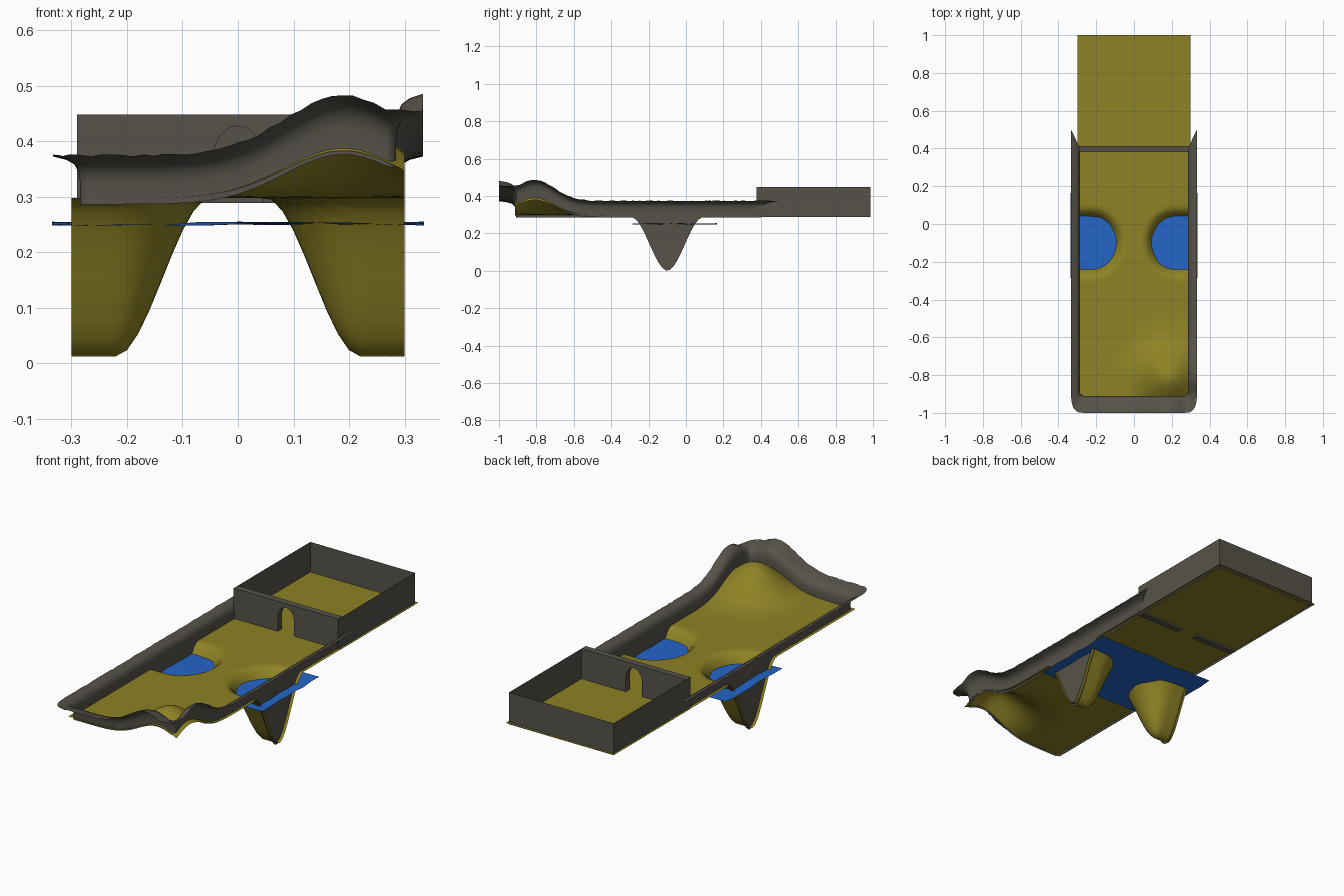
import bpy, bmesh, math, random

if "Cube" in bpy.data.objects:
    bpy.data.objects.remove(bpy.data.objects["Cube"])

random.seed(4)
GROUND = 0.297


def material(name, rgb):
    m = bpy.data.materials.new(name)
    m.diffuse_color = (*rgb, 1)
    m.use_nodes = True
    m.node_tree.nodes["Principled BSDF"].inputs["Base Color"].default_value = m.diffuse_color
    return m


OLIVE = material("olive_ground", (0.27, 0.225, 0.018))
STONE = material("dark_stone", (0.095, 0.086, 0.068))
BLUE = material("water_blue", (0.018, 0.13, 0.58))


def finish(bm, name, mat, angle=None):
    me = bpy.data.meshes.new(name)
    bm.to_mesh(me)
    bm.free()
    me.materials.append(mat)
    ob = bpy.data.objects.new(name, me)
    bpy.context.collection.objects.link(ob)
    if angle:
        bpy.ops.object.select_all(action='DESELECT')
        bpy.context.view_layer.objects.active = ob
        ob.select_set(True)
        bpy.ops.object.shade_smooth_by_angle(angle=math.radians(angle))
    return ob


def sheet(name, rows, mat, angle=40):
    """Skin a grid of points, one list per row."""
    bm = bmesh.new()
    grid = [[bm.verts.new(p) for p in row] for row in rows]
    for a, b in zip(grid, grid[1:]):
        for i in range(len(a) - 1):
            bm.faces.new((a[i], a[i + 1], b[i + 1], b[i]))
    return finish(bm, name, mat, angle)


def smooth(t):
    t = max(0, min(1, t))
    return t * t * (3 - 2 * t)


def terrain(x, y):
    """Flat ground with one hill and two mirrored pits at the sides."""
    hill = 0.14 * math.exp(-((x - 0.19) ** 2 + (y + 0.81) ** 2) / 0.0225)
    d = math.hypot(1.12 * max(0, 0.22 - abs(x)), y + 0.1)
    return GROUND + hill - 0.285 * smooth(1 - d / 0.19)


def span(a, b, n):
    return [a + (b - a) * i / n for i in range(n + 1)]


# ground
sheet("ground", [[(x, y, terrain(x, y)) for x in span(-0.3, 0.3, 30)]
                 for y in span(-0.915, 1.0, 96)], OLIVE, 60)

# rippled water
sheet("water", [[(x, y, 0.251 + random.uniform(-0.004, 0.004)) for x in span(-0.335, 0.335, 10)]
                for y in span(-0.285, 0.165, 7)], BLUE, 60)

# flared rim wall: base points with outward offsets, left side, front, right side
W, F, BACK = 0.285, -0.91, 0.4
FX, FY = 0.048, 0.09
path = [(-W, y, -FX, 0) for y in span(BACK, F + 0.02, 66)]


def corner(side, angles):
    for a in angles:
        c, s = math.cos(a), math.sin(a)
        path.append((side * (W - 0.02 + 0.02 * c), F + 0.02 - 0.02 * s,
                     side * FX * max(c, 0) ** 0.6, -FY * max(s, 0) ** 0.6))


corner(-1, span(0.15, math.pi / 2, 6))
path += [(x, F, 0, -FY) for x in span(-W + 0.04, W - 0.04, 26)]
corner(1, span(math.pi / 2, 0.15, 6))
path += [(W, y, FX, 0) for y in span(F + 0.02, BACK, 66)]

profile = [(0, 0.0), (0, 0.03), (0.06, 0.048), (0.2, 0.061), (0.5, 0.07), (1, 0.077)]
columns = []
for x, y, ox, oy in path:
    low = terrain(x, y)
    top = max(low, GROUND)
    scale = 1 + 2.6 * (top - GROUND)
    jitter = random.uniform(-0.002, 0.002)
    pull = 0.1 * smooth((y - 0.3) / 0.1)      # rim runs on past the back end
    col = [(x, y, low - 0.011)]
    for f, h in profile:
        col.append((x + ox * f, y + oy * f + pull * f, top + h * scale + jitter * f))
    columns.append(col)
sheet("rim_wall", columns, STONE, 60)

# back room outer walls
corners = [(-0.29, 0.378), (-0.29, 0.987), (0.29, 0.987), (0.29, 0.378)]
sheet("room_walls", [[(x, y, 0.288) for x, y in corners],
                     [(x, y, 0.448) for x, y in corners]], STONE, 30)

# partition with arched doorway
outline = [(-0.29, 0.288), (-0.29, 0.448), (0.29, 0.448), (0.29, 0.288), (0.045, 0.288)]
outline += [(0.045 * math.cos(a), 0.367 + 0.06 * math.sin(a)) for a in span(0, math.pi, 14)]
outline += [(-0.045, 0.288)]
bm = bmesh.new()
face = bm.faces.new([bm.verts.new((x, 0.38, z)) for x, z in outline])
ext = bmesh.ops.extrude_face_region(bm, geom=[face])
bmesh.ops.translate(bm, vec=(0, 0.033, 0),
                    verts=[v for v in ext["geom"] if isinstance(v, bmesh.types.BMVert)])
bmesh.ops.recalc_face_normals(bm, faces=bm.faces)
finish(bm, "arched_partition", STONE, 30)
